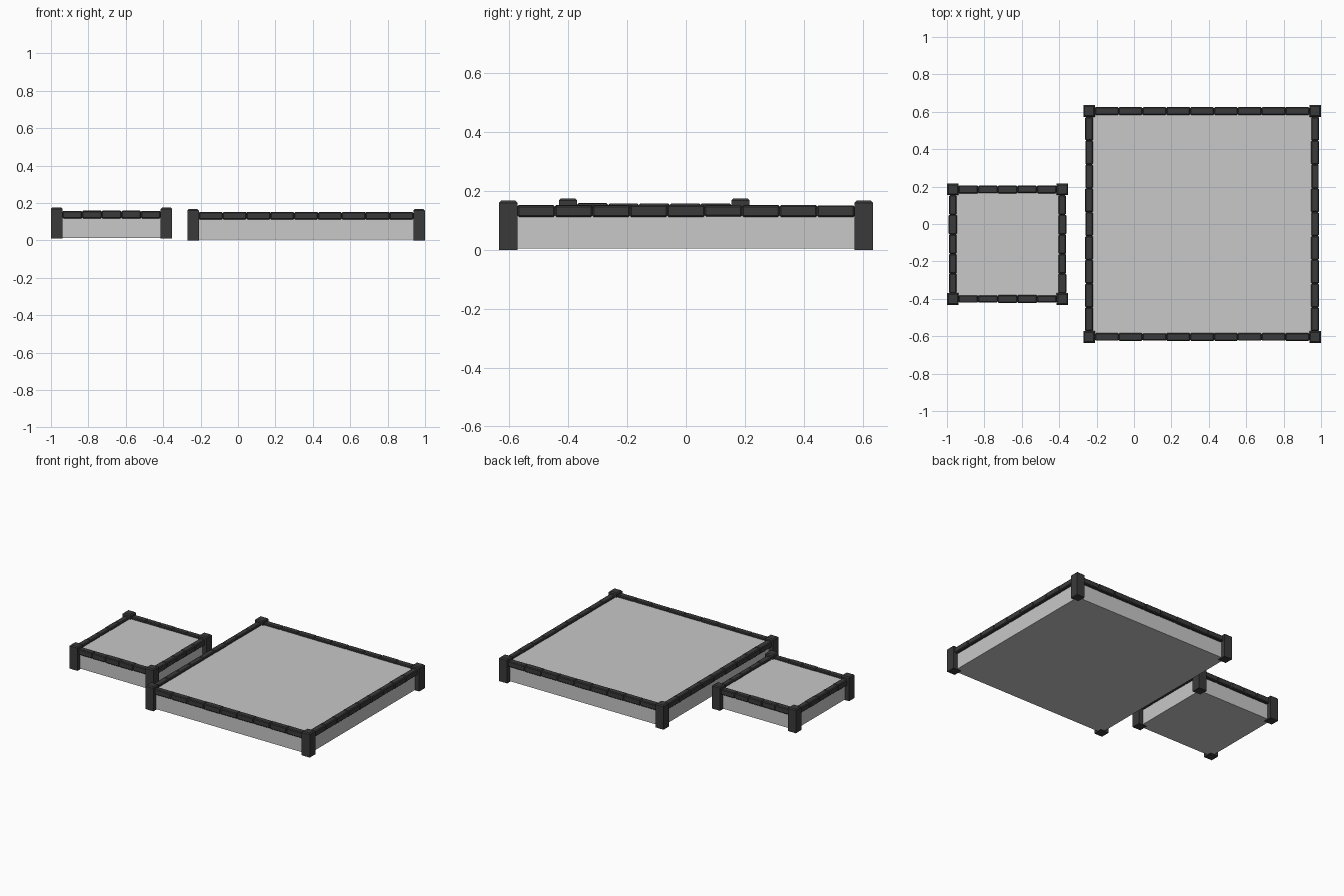
import bpy, bmesh, random
from mathutils import Vector, Matrix

random.seed(4)
cube = bpy.data.objects.get("Cube")
if cube:
    bpy.data.objects.remove(cube, do_unlink=True)


def make_material(name, value):
    mat = bpy.data.materials.new(name)
    mat.use_nodes = True
    color = (value, value, value, 1)
    mat.diffuse_color = color
    mat.node_tree.nodes["Principled BSDF"].inputs["Base Color"].default_value = color
    return mat


LIGHT = make_material("light grey plaster", 0.58)
DARK = make_material("dark grey stone", 0.042)


def add_box(bm, center, size, chamfer=0.0, top_only=False):
    """Add a box, optionally with chamfered edges."""
    matrix = Matrix.Translation(center) @ Matrix.Diagonal((*size, 1))
    verts = bmesh.ops.create_cube(bm, size=1, matrix=matrix)["verts"]
    if chamfer:
        edges = {e for v in verts for e in v.link_edges}
        if top_only:
            edges = {e for e in edges if all(v.co.z > center[2] for v in e.verts)}
        bmesh.ops.bevel(bm, geom=list(edges), offset=chamfer, segments=1,
                        affect='EDGES')


def finish(bm, name, mat):
    mesh = bpy.data.meshes.new(name)
    bm.to_mesh(mesh)
    bm.free()
    mesh.materials.append(mat)
    obj = bpy.data.objects.new(name, mesh)
    bpy.context.collection.objects.link(obj)


POST = 0.062      # corner post width
STONE = 0.04      # edging stone thickness


def platform(name, cx, cy, width, base, top, edge_z, stones):
    half = (width - POST) / 2   # from the centre to the post axes

    # Plain slab, its sides running through the post axes
    bm = bmesh.new()
    low = base + 0.004
    add_box(bm, (cx, cy, (low + edge_z) / 2 + 0.003),
            (2 * half, 2 * half, edge_z - low + 0.006))
    finish(bm, name + "_slab", LIGHT)

    # Corner posts with chamfered tops
    bm = bmesh.new()
    for sx in (-1, 1):
        for sy in (-1, 1):
            add_box(bm, (cx + sx * half, cy + sy * half, (base + top) / 2),
                    (POST, POST, top - base), 0.007, True)
    finish(bm, name + "_corner_posts", DARK)

    # Rows of slightly uneven edging stones
    bm = bmesh.new()
    run = 2 * half - POST
    step = run / stones
    for along_x in (True, False):
        for side in (-1, 1):
            for i in range(stones):
                t = -run / 2 + (i + 0.5) * step
                thick = STONE + random.uniform(-0.001, 0.004)
                tall = STONE + random.uniform(-0.002, 0.002)
                if along_x:
                    offset, size = (t, side * half), (step, thick, tall)
                else:
                    offset, size = (side * half, t), (thick, step, tall)
                add_box(bm, Vector((cx + offset[0], cy + offset[1], edge_z)),
                        size, 0.005)
    finish(bm, name + "_edging_stones", DARK)


platform("large_platform", 0.364, 0.0, 1.27, 0.0, 0.167, 0.132, 9)
platform("small_platform", -0.676, -0.108, 0.648, 0.01, 0.175, 0.138, 5)
